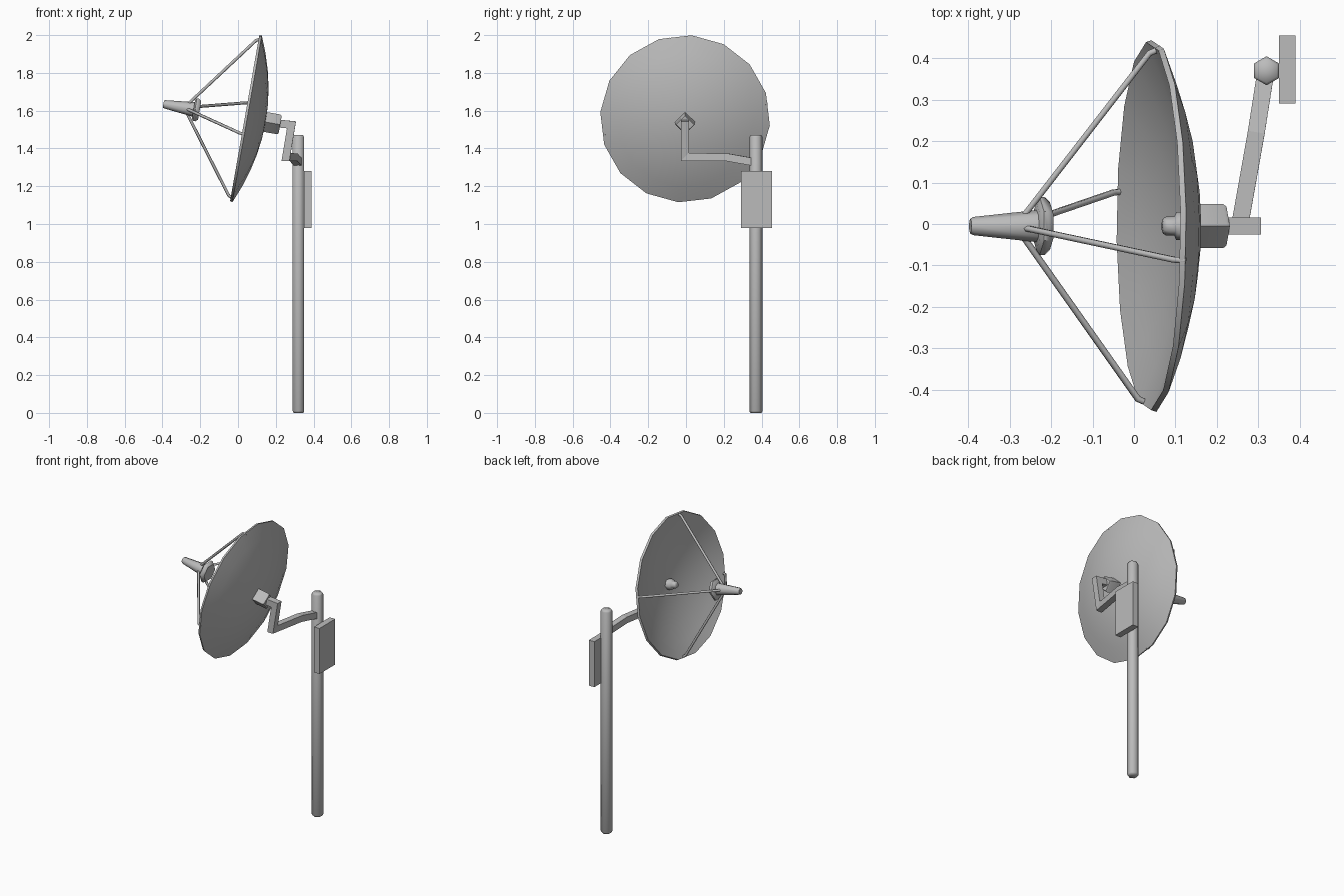
import bpy, bmesh
from math import sin, cos, pi, radians
from mathutils import Matrix, Vector

if "Cube" in bpy.data.objects:
    bpy.data.objects.remove(bpy.data.objects["Cube"])

grey = bpy.data.materials.new("light grey metal")
grey.use_nodes = True
colour = (0.5, 0.5, 0.5, 1)
grey.diffuse_color = colour
grey.node_tree.nodes["Principled BSDF"].inputs["Base Color"].default_value = colour


def finish(name, bm, smooth):
    """Turn a bmesh into a named object, smooth below the given angle."""
    bmesh.ops.remove_doubles(bm, verts=bm.verts, dist=1e-5)
    bmesh.ops.recalc_face_normals(bm, faces=bm.faces)
    mesh = bpy.data.meshes.new(name)
    bm.to_mesh(mesh)
    bm.free()
    mesh.materials.append(grey)
    if smooth:
        mesh.shade_smooth()
        mesh.set_sharp_from_angle(angle=radians(smooth))
    obj = bpy.data.objects.new(name, mesh)
    bpy.context.scene.collection.objects.link(obj)
    return obj


def bridge(bm, a, b):
    n = len(a)
    for i in range(n):
        j = (i + 1) % n
        bm.faces.new((a[i], a[j], b[j], b[i]))


def lathe(name, profile, sides, frame, phase=0, smooth=40):
    """Spin (radius, height) points round the local z axis."""
    bm = bmesh.new()
    angles = [radians(phase) + 2 * pi * i / sides for i in range(sides)]
    rings = [[bm.verts.new(frame @ Vector((r * cos(a), r * sin(a), t))) for a in angles]
             for r, t in profile]
    for a, b in zip(rings, rings[1:]):
        bridge(bm, a, b)
    return finish(name, bm, smooth)


def sweep(name, points, radius, sides, phase=0, smooth=0):
    """Sweep a polygon along a path with mitred corners."""
    bm = bmesh.new()
    pts = [Vector(p) for p in points]
    dirs = [(b - a).normalized() for a, b in zip(pts, pts[1:])]
    side = dirs[0].cross(Vector((0, 1, 0.01))).normalized()
    up = dirs[0].cross(side)
    angles = [radians(phase) + 2 * pi * i / sides for i in range(sides)]
    ring = [pts[0] + radius * (side * cos(a) + up * sin(a)) for a in angles]
    rings = [ring]
    for k, d in enumerate(dirs):
        plane = d + dirs[min(k + 1, len(dirs) - 1)]
        ring = [v + d * ((pts[k + 1] - v).dot(plane) / d.dot(plane)) for v in ring]
        rings.append(ring)
    loops = [[bm.verts.new(v) for v in r] for r in rings]
    for a, b in zip(loops, loops[1:]):
        bridge(bm, a, b)
    bm.faces.new(loops[0])
    bm.faces.new(loops[-1])
    return finish(name, bm, smooth)


# Mast and equipment box
mast = Matrix.Translation((0.32, 0.37, 0))
lathe("mast", [(0, 0), (0.029, 0), (0.035, 0.01), (0.035, 1.46), (0.029, 1.47), (0, 1.47)],
      6, mast, 90, 65)
bm = bmesh.new()
bmesh.ops.create_cube(bm, size=1, matrix=Matrix.Translation((0.37, 0.373, 1.13))
                      @ Matrix.Diagonal((0.04, 0.164, 0.30, 1)))
finish("equipment_box", bm, 0)

# Dish frame: local z points out of the back, local x up the rim
dish = (Matrix.Translation((0.048, -0.005, 1.557))
        @ Matrix.Rotation(radians(100), 4, 'Y') @ Matrix.Rotation(pi, 4, 'Z'))

# Reflector: shallow bowl with a thin wall
R, depth, steps = 0.45, 0.10, 5
back = [(R * i / steps, depth * (1 - (i / steps) ** 2)) for i in range(steps + 1)]
inner = [(r * 0.99, t - 0.013) for r, t in reversed(back)]
lathe("reflector", back + inner, 16, dish, -4.5, 35)

# Hub behind the reflector and knob in front of it
lathe("hub", [(0, 0.09), (0.053, 0.09), (0.053, 0.17), (0.047, 0.178), (0, 0.178)], 4, dish)
lathe("centre_knob", [(0, 0.022), (0.018, 0.022), (0.023, 0.03), (0.023, 0.05),
                      (0.034, 0.055), (0.034, 0.1)], 6, dish, 90, 65)

# Feed horn with its flange
lathe("feed_horn", [(0, -0.45), (0.018, -0.45), (0.022, -0.443), (0.039, -0.285), (0, -0.285)],
      8, dish, 0, 50)
lathe("feed_flange", [(0, -0.288), (0.058, -0.288), (0.07, -0.28), (0.07, -0.268),
                      (0.058, -0.255), (0, -0.255)], 6, dish, 90, 50)

# Four struts from the horn to the rim
for k, place in enumerate(("top", "right", "bottom", "left")):
    a = radians(11 + 90 * k)
    path = [dish @ Vector((r * cos(a), r * sin(a), t))
            for r, t in ((0.025, -0.32), (0.425, -0.025), (0.437, 0.003))]
    sweep(place + "_strut", path, 0.008, 6, 0, 65)

# Cranked square arm from the hub to the mast
sweep("support_arm", [(0.21, -0.005, 1.532), (0.283, -0.005, 1.525), (0.255, -0.005, 1.355),
                      (0.295, 0.22, 1.353), (0.317, 0.36, 1.328)], 0.029, 4, 45)
